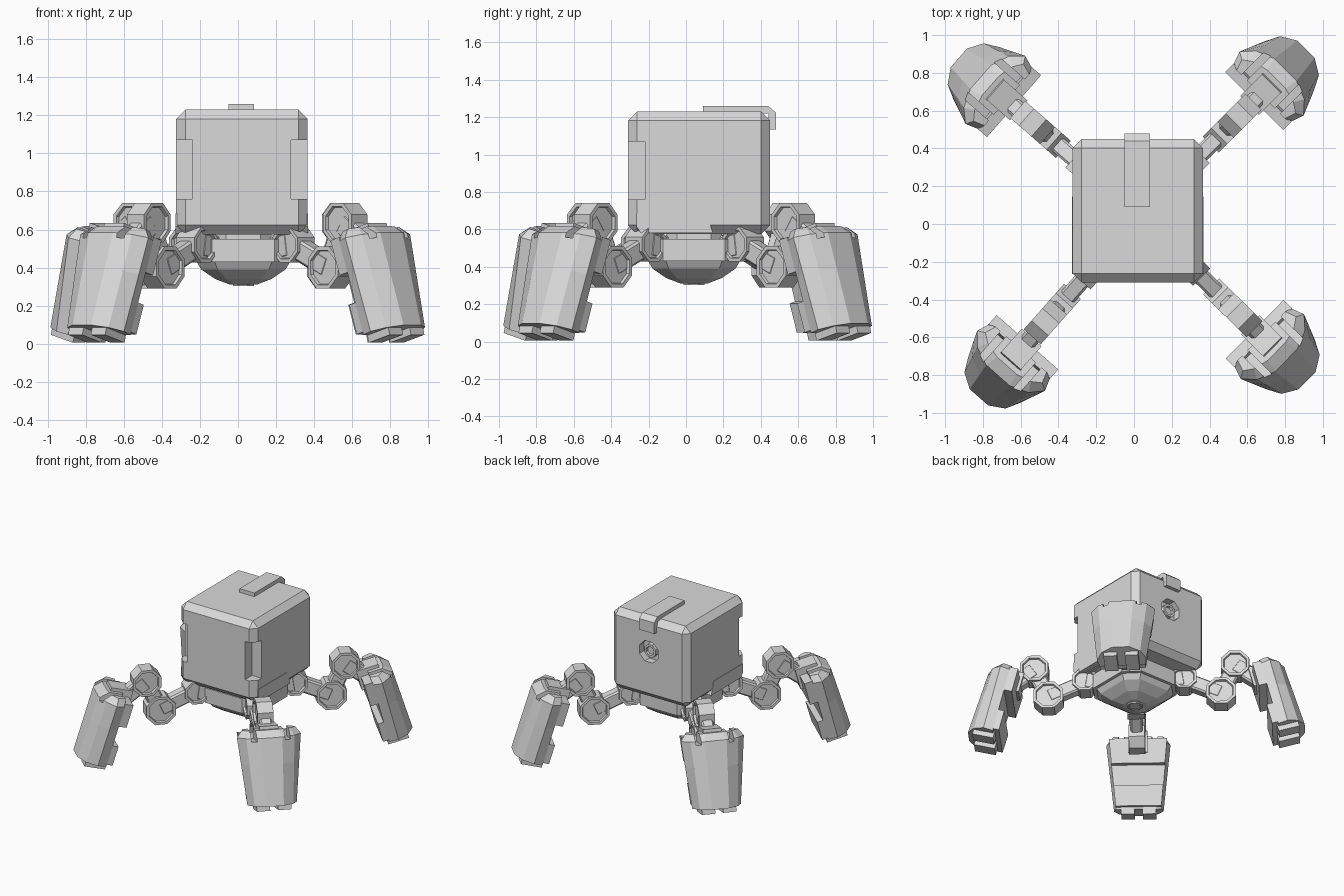
import bpy, bmesh, math
from mathutils import Matrix, Vector

if "Cube" in bpy.data.objects:
    bpy.data.objects.remove(bpy.data.objects["Cube"])

grey = bpy.data.materials.new("light_grey")
grey.use_nodes = True
grey.diffuse_color = (0.7, 0.7, 0.7, 1)
grey.node_tree.nodes["Principled BSDF"].inputs["Base Color"].default_value = (0.7, 0.7, 0.7, 1)

HUB = Vector((0.028, 0.043, 0))
UP = Vector((0, 0, 1))


def add_object(name, bm, matrix=Matrix()):
    bmesh.ops.recalc_face_normals(bm, faces=bm.faces)
    mesh = bpy.data.meshes.new(name)
    bm.to_mesh(mesh)
    bm.free()
    mesh.materials.append(grey)
    obj = bpy.data.objects.new(name, mesh)
    bpy.context.collection.objects.link(obj)
    obj.matrix_world = matrix
    return obj


def box(name, low, high, matrix=Matrix(), bevel=0.0):
    low, high = Vector(low), Vector(high)
    bm = bmesh.new()
    bmesh.ops.create_cube(bm, size=1)
    bmesh.ops.scale(bm, vec=high - low, verts=bm.verts)
    bmesh.ops.translate(bm, vec=(low + high) / 2, verts=bm.verts)
    if bevel:
        bmesh.ops.bevel(bm, geom=bm.edges[:], offset=bevel, segments=1, affect='EDGES')
    return add_object(name, bm, matrix)


def loft(name, rings, matrix=Matrix()):
    """Skin a stack of equal rings and cap both ends."""
    bm = bmesh.new()
    rows = [[bm.verts.new(p) for p in ring] for ring in rings]
    n = len(rows[0])
    for a, b in zip(rows, rows[1:]):
        for i in range(n):
            bm.faces.new((a[i], a[(i + 1) % n], b[(i + 1) % n], b[i]))
    bm.faces.new(rows[0])
    bm.faces.new(rows[-1])
    return add_object(name, bm, matrix)


def cut(obj, cutters):
    for cutter in cutters:
        mod = obj.modifiers.new("cut", 'BOOLEAN')
        mod.object = cutter
        mod.operation = 'DIFFERENCE'
        mod.solver = 'EXACT'
    bpy.context.view_layer.update()
    done = bpy.data.meshes.new_from_object(obj.evaluated_get(bpy.context.evaluated_depsgraph_get()))
    obj.modifiers.clear()
    obj.data = done
    for cutter in cutters:
        bpy.data.objects.remove(cutter)


def disc(name, radius, width, matrix, rim=0.0, sides=8):
    """Drum lying along local y, with recessed caps if it has a rim."""
    bm = bmesh.new()
    bmesh.ops.create_cone(bm, cap_ends=True, segments=sides, radius1=radius, radius2=radius, depth=width)
    bmesh.ops.rotate(bm, matrix=Matrix.Rotation(math.pi / sides, 3, 'Z'), verts=bm.verts)
    bmesh.ops.rotate(bm, matrix=Matrix.Rotation(math.pi / 2, 3, 'X'), verts=bm.verts)
    if rim:
        bm.normal_update()
        caps = [f for f in bm.faces if abs(f.normal.y) > 0.9]
        bmesh.ops.inset_individual(bm, faces=caps, thickness=rim, depth=0)
        bmesh.ops.inset_individual(bm, faces=caps, thickness=0.004, depth=-0.018)
    return add_object(name, bm, matrix)


def link(name, a, b, thick, width, leg):
    """Bar in the leg plane between two (radius, height) points."""
    a, b = Vector((a[0], 0, a[1])), Vector((b[0], 0, b[1]))
    d = b - a
    turn = Matrix.Rotation(-math.atan2(d.z, d.x), 4, 'Y')
    box(name, (0, -width / 2, -thick / 2), (d.length, width / 2, thick / 2),
        leg @ Matrix.Translation(a) @ turn, 0.012)


# Body with a round port in the back and notched front corners
body = box("body", (-0.325, -0.31, 0.575), (0.365, 0.45, 1.23), bevel=0.048)
port = Matrix.Translation((0.02, 0.45, 0.96))
cut(body, [disc("port_cutter", 0.09, 0.12, port),
           box("notch_cutter", (-0.4, -0.4, 0.76), (-0.24, -0.22, 1.07)),
           box("notch_cutter", (0.28, -0.4, 0.76), (0.4, -0.22, 1.07))])
disc("port_core", 0.055, 0.05, Matrix.Translation((0.02, 0.41, 0.96)), 0.018)

# Roof strip folding over the back edge
profile = [(0.09, 1.22), (0.09, 1.26), (0.44, 1.26), (0.48, 1.225),
           (0.48, 1.135), (0.44, 1.135), (0.44, 1.22)]
loft("roof_strip", [[(x, y, z) for y, z in profile] for x in (-0.05, 0.085)])

# Lower side skirts
for side, x_in, x_out in (("right", -0.26, -0.328), ("left", 0.3, 0.368)):
    skirt = [(-0.265, 0.615), (-0.265, 0.685), (0.11, 0.685), (0.145, 0.58), (-0.24, 0.58)]
    loft(side + "_skirt", [[(x, y, z) for y, z in skirt] for x in (x_in, x_out)])


# Hub: uneven octagon, domed below, with a neck to the body
def octagon(scale, z):
    a, b = 0.165 * scale, 0.27 * scale
    pts = [(a, b), (b, a), (b, -a), (a, -b), (-a, -b), (-b, -a), (-b, a), (-a, b)]
    return [HUB + Vector((x, y, z)) for x, y in pts]


loft("hub", [octagon(1, 0.43), octagon(1, 0.55)])
loft("hub_dome", [octagon(0.92, 0.435), octagon(0.82, 0.39), octagon(0.55, 0.34), octagon(0.28, 0.312)])
loft("neck", [octagon(0.55, 0.54), octagon(0.55, 0.6)])
disc("dome_cap", 0.06, 0.02, Matrix.Translation(HUB + UP * 0.312) @ Matrix.Rotation(math.pi / 2, 4, 'X'), 0.012)

HIP, KNEE, ELBOW = (0.37, 0.52), (0.645, 0.4), (0.75, 0.635)


def shell_half_width(t):
    return 0.22 - 0.09 * t


def shell_ring(t, shrink=1.0):
    """Rounded outer wall and flat inner wall of a foot shell."""
    k = t / 0.56
    half = [(-0.05, shell_half_width(t)), (0.02 * shrink, 0.245 - 0.06 * k),
            ((0.085 + 0.015 * k) * shrink, 0.185 - 0.04 * k),
            ((0.125 + 0.025 * k) * shrink, 0.085 - 0.02 * k)]
    half = [(u, s * (0.6 + 0.4 * shrink)) for u, s in half]
    return [(u, s, -t) for u, s in half] + [(u, -s, -t) for u, s in reversed(half)]


def shell_plate(name, t0, t1, depth, foot):
    """Flat pad on the inner wall, tapering with the shell."""
    rings = []
    for t in (t0, t1):
        w = shell_half_width(t)
        rings.append([(-depth, -w, -t), (-depth, w, -t), (-0.045, w, -t), (-0.045, -w, -t)])
    loft(name, rings, foot)


def build_leg(name, degrees, reach):
    leg = Matrix.Translation(HUB) @ Matrix.Rotation(math.radians(degrees), 4, 'Z')

    def at(p):
        return leg @ Matrix.Translation((p[0], 0, p[1]))

    # Jointed arm
    link(name + "_hip_mount", (0.24, 0.5), HIP, 0.13, 0.1, leg)
    disc(name + "_hip_joint", 0.1, 0.13, at(HIP), 0.02)
    link(name + "_upper_link", HIP, KNEE, 0.11, 0.09, leg)
    disc(name + "_knee_joint", 0.12, 0.12, at(KNEE), 0.022)
    link(name + "_middle_link", KNEE, ELBOW, 0.12, 0.08, leg)
    disc(name + "_elbow_joint", 0.114, 0.12, at(ELBOW), 0.022)
    link(name + "_lower_link", ELBOW, (0.94, 0.5), 0.12, 0.09, leg)

    # Foot shell, leaning outward, with a sloped and notched top edge
    foot = at((reach, 0.6)) @ Matrix.Rotation(math.radians(-15), 4, 'Y')
    rings = [shell_ring(0, 0.55)] + [shell_ring(t) for t in (0.05, 0.25, 0.56)]
    shell = loft(name + "_foot_shell", rings, foot)
    notches = [box("notch_cutter", (-0.2, s - 0.02, -0.075), (0.3, s + 0.02, 0.1), foot)
               for s in (-0.125, 0.125)]
    cut(shell, notches)

    # Inner plates, ankle block and toes
    shell_plate(name + "_upper_plate", 0.03, 0.22, 0.11, foot)
    shell_plate(name + "_lower_plate", 0.385, 0.545, 0.095, foot)
    box(name + "_ankle_block", (-0.13, -0.07, -0.14), (0.04, 0.07, 0.025), foot)
    for s in (-0.08, 0.08):
        box(name + "_toe", (-0.06, s - 0.05, -0.6), (0.1, s + 0.05, -0.54), foot)


for leg_name, angle, foot_reach in (("back_left", 45, 0.958), ("back_right", 138.8, 0.98),
                                    ("front_right", 228.5, 0.992), ("front_left", -44.5, 0.955)):
    build_leg(leg_name, angle, foot_reach)
